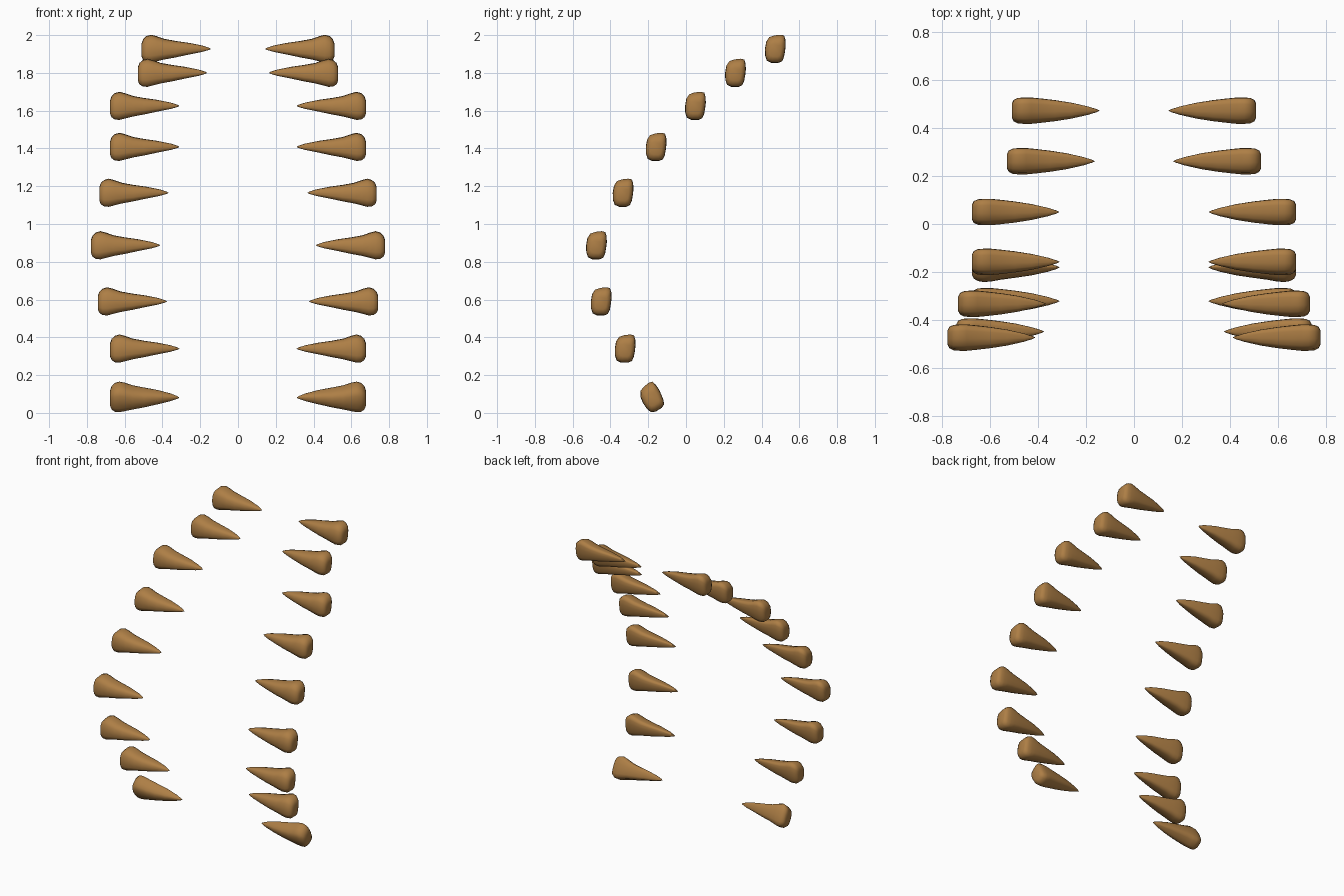
import bpy, bmesh
from math import sin, cos, radians

if "Cube" in bpy.data.objects:
    bpy.data.objects.remove(bpy.data.objects["Cube"])

mat = bpy.data.materials.new("brown_horn")
mat.diffuse_color = (0.42, 0.21, 0.06, 1)
mat.use_nodes = True
mat.node_tree.nodes["Principled BSDF"].inputs["Base Color"].default_value = mat.diffuse_color

# rounded, slightly skewed cross-section (y, z), each in -1..1
SECTION = [(1, 0.25), (0.97, 0.65), (0.85, 0.94), (0.5, 1), (-0.1, 0.95),
           (-0.6, 0.82), (-0.88, 0.5), (-1, 0), (-0.98, -0.5), (-0.82, -0.85),
           (-0.4, -1), (0.3, -1), (0.65, -0.88), (0.83, -0.6), (0.94, -0.15)]

# lengthwise rings: distance from the blunt end, half width, top, bottom
RINGS = [(0.0, 0.030, 0.030, -0.042), (0.008, 0.045, 0.052, -0.060),
         (0.025, 0.053, 0.068, -0.072), (0.05, 0.055, 0.075, -0.074),
         (0.08, 0.055, 0.067, -0.066), (0.12, 0.051, 0.053, -0.056),
         (0.18, 0.044, 0.042, -0.045), (0.25, 0.033, 0.032, -0.030),
         (0.32, 0.017, 0.018, -0.016), (0.355, 0.006, 0.007, -0.006)]
LENGTH = 0.367

# outer x, centre y, centre z, tilt about x in degrees
SPIKES = [(0.51, 0.473, 1.927, 0), (0.53, 0.262, 1.800, 0), (0.677, 0.050, 1.625, 0),
          (0.677, -0.158, 1.408, 0), (0.734, -0.333, 1.165, 0), (0.778, -0.474, 0.887, 0),
          (0.742, -0.449, 0.590, 0), (0.677, -0.322, 0.340, 0), (0.677, -0.181, 0.081, 32)]


def spike_pair(name, x, y, z, tilt):
    c, s = cos(radians(tilt)), sin(radians(tilt))
    bm = bmesh.new()
    loops = []
    for u, w, top, bot in RINGS:
        ring = []
        for a, b in SECTION:
            py, pz = a * w, (top + bot) / 2 + b * (top - bot) / 2
            ring.append(bm.verts.new((x - u, y + c * py - s * pz, z + s * py + c * pz)))
        loops.append(ring)
    n = len(SECTION)
    for r0, r1 in zip(loops, loops[1:]):
        for i in range(n):
            j = (i + 1) % n
            bm.faces.new((r0[i], r0[j], r1[j], r1[i]))
    # blunt end and pointed tip
    bm.faces.new(loops[0])
    tip = bm.verts.new((x - LENGTH, y, z))
    for i in range(n):
        bm.faces.new((loops[-1][i], loops[-1][(i + 1) % n], tip))
    bmesh.ops.recalc_face_normals(bm, faces=bm.faces)
    me = bpy.data.meshes.new(name)
    bm.to_mesh(me)
    bm.free()
    me.materials.append(mat)
    ob = bpy.data.objects.new(name, me)
    bpy.context.collection.objects.link(ob)
    for p in me.polygons:
        p.use_smooth = True
    # matching spike on the other side
    ob.modifiers.new("mirror", 'MIRROR').use_mirror_merge = False
    return ob


for k, data in enumerate(SPIKES, 1):
    spike_pair(f"spike_pair_{k}", *data)
